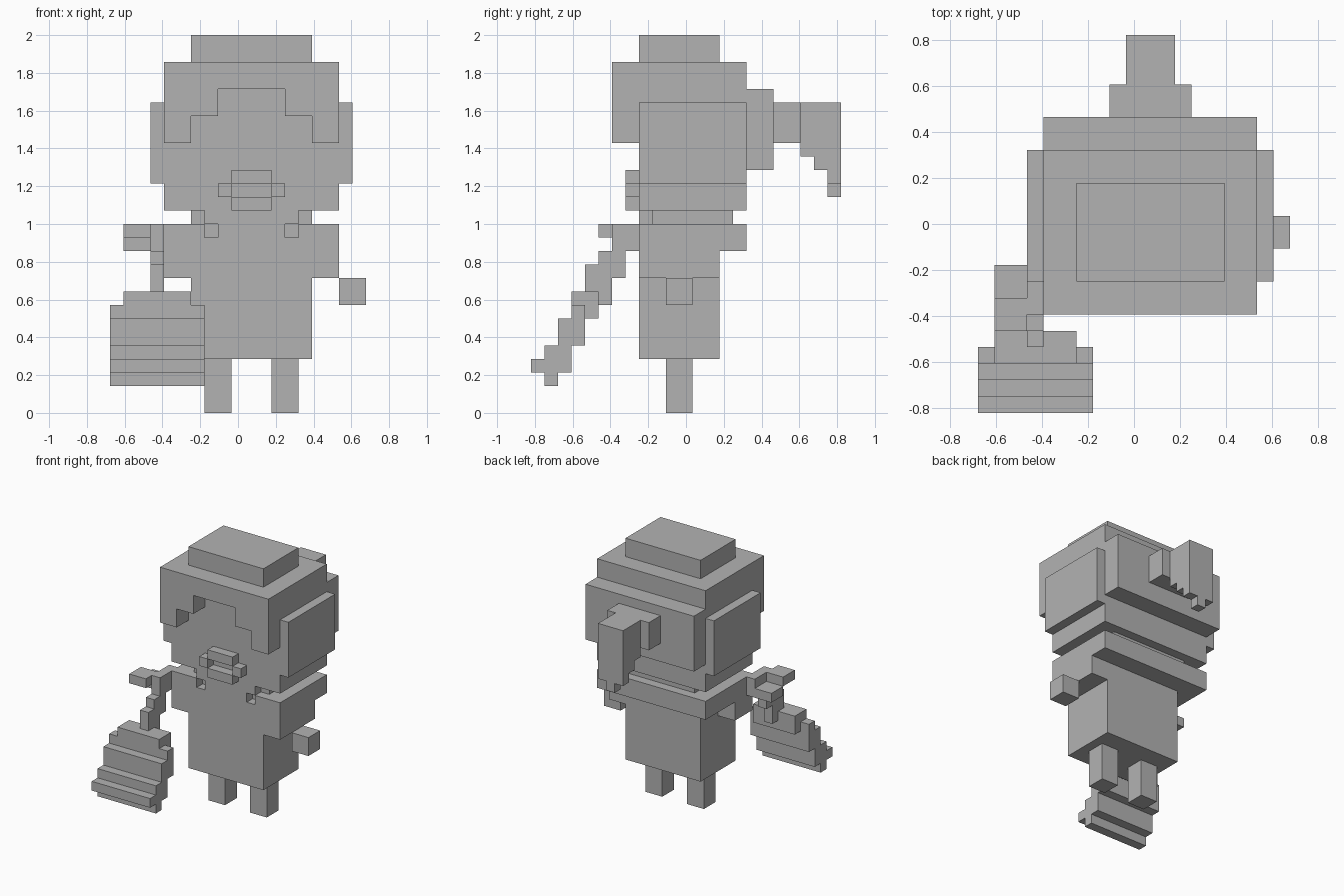
import bpy
import bmesh

default_cube = bpy.data.objects.get("Cube")
if default_cube:
    bpy.data.objects.remove(default_cube, do_unlink=True)

# One block of the figure is a fourteenth of a unit
UNIT = 1 / 14
ORIGIN = (9.5, 11.5, 0)
MIDDLE = 10.5  # mirror line of the figure, in blocks

grey = bpy.data.materials.new("plain_grey")
grey.use_nodes = True
colour = (0.45, 0.45, 0.45, 1)
grey.diffuse_color = colour
grey.node_tree.nodes["Principled BSDF"].inputs["Base Color"].default_value = colour


def place(corner):
    return [(value - start) * UNIT for value, start in zip(corner, ORIGIN)]


def finish(name, bm):
    bmesh.ops.recalc_face_normals(bm, faces=bm.faces)
    mesh = bpy.data.meshes.new(name)
    bm.to_mesh(mesh)
    bm.free()
    mesh.materials.append(grey)
    part = bpy.data.objects.new(name, mesh)
    bpy.context.collection.objects.link(part)
    return part


def block(name, across, depth, height):
    """Box spanning (low, high) block positions on each axis."""
    bm = bmesh.new()
    bmesh.ops.create_cube(bm, size=1)
    for vert in bm.verts:
        spans = zip(vert.co, (across, depth, height))
        vert.co = place([span[0] if side < 0 else span[1] for side, span in spans])
    return finish(name, bm)


def centred(name, width, depth, height):
    """Box of the given width, centred on the figure."""
    return block(name, (MIDDLE - width / 2, MIDDLE + width / 2), depth, height)


def pair(name, across, depth, height):
    """Box on the right side and its mirror image on the left."""
    block("right_" + name, across, depth, height)
    mirrored = [2 * MIDDLE - value for value in reversed(across)]
    block("left_" + name, mirrored, depth, height)


def steps(name, across, first, columns):
    """Staircase of one-block-deep columns, running from front to back."""
    for offset, height in enumerate(columns):
        row = first + offset
        block(f"{name}_{offset + 1}", across, (row, row + 1), height)


# Head and stepped crown
centred("head", 13, (8, 16), (15, 26))
centred("crown", 9, (8, 14), (26, 28))
pair("side_hair", (3, 4), (8, 16), (17, 23))
centred("back_hair", 13, (16, 18), (18, 24))

# Fringe cut as a stepped arch
bm = bmesh.new()
arch = [(4, 20), (6, 20), (6, 22), (8, 22), (8, 24)]
arch += [(2 * MIDDLE - x, z) for x, z in reversed(arch)]
arch += [(17, 26), (4, 26)]
face = bm.faces.new([bm.verts.new(place((x, 6, z))) for x, z in arch])
pushed = bmesh.ops.extrude_face_region(bm, geom=[face])["geom"]
moved = [item for item in pushed if isinstance(item, bmesh.types.BMVert)]
bmesh.ops.translate(bm, verts=moved, vec=(0, 2 * UNIT, 0))
finish("fringe", bm)

# Ponytail with stepped underside
centred("ponytail_base", 5, (18, 20), (20, 23))
steps("ponytail", (9, 12), 20, [(low, 23) for low in (19, 18, 17)])
centred("ponytail_tip", 1, (22, 23), (16, 17))

# Open mouth ring
centred("upper_lip", 3, (7, 8), (17, 18))
centred("lower_lip", 3, (7, 8), (15, 16))
pair("mouth_corner", (8, 9), (7, 8), (16, 17))

# Neck and shoulders, with two small notches at the collar
centred("neck", 9, (9, 15), (14, 15))
centred("throat", 7, (8, 9), (14, 15))
centred("shoulders", 13, (9, 16), (12, 14))
centred("chest", 13, (8, 9), (12, 13))
centred("collar", 5, (8, 9), (13, 14))
pair("collar_side", (4, 7), (8, 9), (13, 14))

# Body and legs
centred("body", 9, (8, 14), (4, 12))
pair("leg", (7, 9), (10, 12), (0, 4))

# Left arm hanging, right arm reaching forward
block("left_sleeve", (15, 17), (8, 14), (10, 12))
block("left_hand", (17, 19), (10, 12), (8, 10))
block("right_sleeve", (4, 6), (8, 11), (10, 12))
block("right_forearm", (3, 4), (6, 9), (12, 14))
block("right_fingers", (1, 3), (5, 7), (13, 14))
block("right_thumb", (1, 3), (7, 9), (12, 13))

# Broom: slanting stick, binding and flaring bristles
steps("broom_stick", (3, 4), 4, [(8, 11), (8, 12), (10, 13)])
block("broom_binding", (1, 6), (3, 5), (8, 9))
block("broom_neck", (1, 6), (4, 5), (7, 8))
steps("bristles", (0, 7), 0, [(3, 4), (2, 5), (3, 7), (5, 8)])
